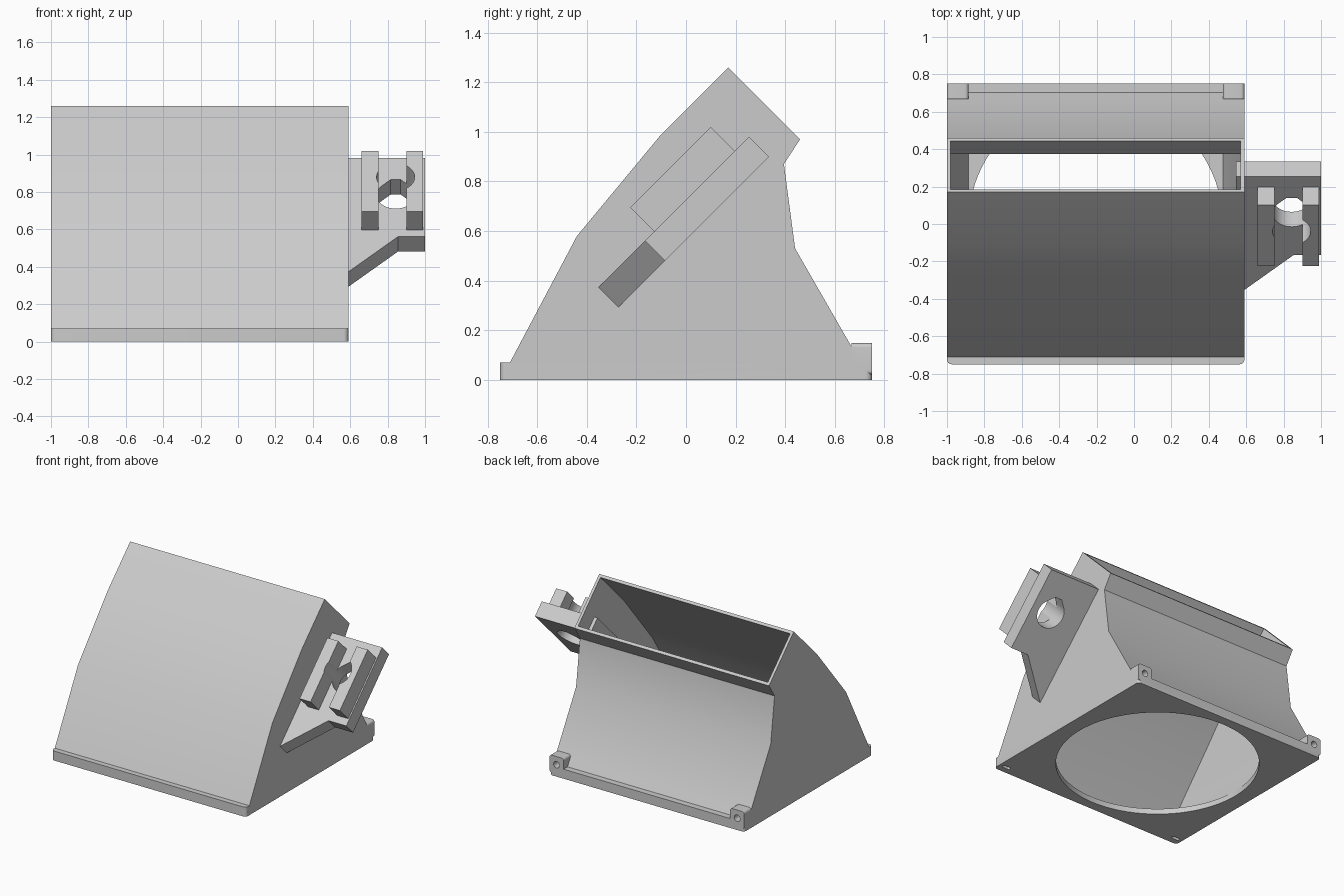
import bpy, bmesh, math
from mathutils import Matrix, Vector

if "Cube" in bpy.data.objects:
    bpy.data.objects.remove(bpy.data.objects["Cube"])

X0, X1 = -1.0, 0.59          # duct side walls
XC = (X0 + X1) / 2
S = math.sqrt(0.5)

grey = bpy.data.materials.new("plain grey")
grey.diffuse_color = (0.6, 0.6, 0.6, 1)
grey.use_nodes = True
grey.node_tree.nodes["Principled BSDF"].inputs["Base Color"].default_value = grey.diffuse_color

# Axis mappings: (a, b, depth) -> world position
def along_x(a, b, d): return (d, a, b)
def along_y(a, b, d): return (a, d, b)
def along_z(a, b, d): return (a, b, d)
def tilted(a, b, d): return (a, (b - d) * S, (b + d) * S)   # 45 degree bracket


def loft(name, rings):
    """Closed solid through equal-length rings of points."""
    bm = bmesh.new()
    loops = [[bm.verts.new(p) for p in r] for r in rings]
    n = len(loops[0])
    for lo, hi in zip(loops, loops[1:]):
        for i in range(n):
            j = (i + 1) % n
            bm.faces.new((lo[i], lo[j], hi[j], hi[i]))
    bm.faces.new(loops[0][::-1])
    bm.faces.new(loops[-1])
    bmesh.ops.recalc_face_normals(bm, faces=bm.faces)
    me = bpy.data.meshes.new(name)
    bm.to_mesh(me)
    bm.free()
    ob = bpy.data.objects.new(name, me)
    bpy.context.collection.objects.link(ob)
    me.materials.append(grey)
    return ob


def prism(name, pts, d0, d1, mapping):
    return loft(name, [[mapping(a, b, d) for a, b in pts] for d in (d0, d1)])


def circle(cx, cy, r, n=64):
    return [(cx + r * math.cos(2 * math.pi * i / n),
             cy + r * math.sin(2 * math.pi * i / n)) for i in range(n)]


def rounded(x0, y0, x1, y1, r, n=6):
    pts = []
    for k, (cx, cy) in enumerate([(x1 - r, y1 - r), (x0 + r, y1 - r),
                                  (x0 + r, y0 + r), (x1 - r, y0 + r)]):
        for i in range(n + 1):
            t = math.pi / 2 * (k + i / n)
            pts.append((cx + r * math.cos(t), cy + r * math.sin(t)))
    return pts


def combine(ob, other, op):
    mod = ob.modifiers.new("join", 'BOOLEAN')
    mod.operation, mod.object, mod.solver = op, other, 'EXACT'
    bpy.context.view_layer.objects.active = ob
    bpy.ops.object.modifier_apply(modifier=mod.name)
    bpy.data.objects.remove(other)


def smooth(ob, deg):
    bpy.ops.object.select_all(action='DESELECT')
    ob.select_set(True)
    bpy.context.view_layer.objects.active = ob
    bpy.ops.object.shade_smooth_by_angle(angle=math.radians(deg))


# Square base flange with rounded corners
duct = prism("fan_duct", rounded(X0, -0.75, X1, 0.75, 0.025), 0, 0.07, along_z)

# Duct shell
outline = [(-0.73, 0.03), (-0.71, 0.07), (-0.44, 0.58), (-0.10, 0.99),
           (0.17, 1.26), (0.46, 0.97), (0.395, 0.87), (0.44, 0.53),
           (0.71, 0.06), (0.71, 0.03)]
combine(duct, prism("shell", outline, X0, X1, along_x), 'UNION')

# Screw bosses on the rear corners
for x0, x1 in ((X0, X0 + 0.115), (X1 - 0.115, X1)):
    boss = prism("boss", rounded(x0, 0.02, x1, 0.148, 0.018), 0.668, 0.75, along_y)
    combine(duct, boss, 'UNION')

# Tapered cavity: front and rear wall points with side inset
front = [(-0.69, 0.04), (-0.42, 0.57), (-0.085, 0.975), (0.185, 1.245), (0.235, 1.295)]
rear = [(0.68, 0.04), (0.42, 0.525), (0.375, 0.875), (0.445, 0.985), (0.495, 1.035)]
rings = []
for (fy, fz), (ry, rz), s in zip(front, rear, (0.115, 0.02, 0.02, 0.02, 0.02)):
    rings.append([(X0 + s, fy, fz), (X1 - s, fy, fz), (X1 - s, ry, rz), (X0 + s, ry, rz)])
combine(duct, loft("cavity", rings), 'DIFFERENCE')

# Round fan inlet in the floor
combine(duct, prism("inlet", circle(XC, 0, 0.68, 96), -0.1, 0.06, along_z), 'DIFFERENCE')

# Screw holes in the bosses and small slots under the front corners
for x in (X0 + 0.057, X1 - 0.057):
    combine(duct, prism("screw", circle(x, 0.088, 0.024, 20), 0.69, 0.8, along_y), 'DIFFERENCE')
    slot = rounded(x - 0.03, -0.705, x + 0.03, -0.68, 0.01)
    combine(duct, prism("slot", slot, -0.1, 0.025, along_z), 'DIFFERENCE')
smooth(duct, 25)

# Tilted bracket plate with a slanted lower edge
plate = [(0.545, 0.873), (1.0, 0.873), (1.0, 0.28), (0.855, 0.28), (0.545, -0.031)]
bracket = prism("bracket", plate, 0.40, 0.513, tilted)

# Two rails on the plate
for x in (0.66, 0.90):
    rail = [(x, 0.332), (x + 0.09, 0.332), (x + 0.09, 0.792), (x, 0.792)]
    combine(bracket, prism("rail", rail, 0.50, 0.65, tilted), 'UNION')

# Teardrop mounting hole with a flattened tip
cx, cu, r = 0.843, 0.594, 0.102
tear = [(cx + r * math.cos(t), cu + r * math.sin(t))
        for t in (math.radians(135 + 270 * i / 36) for i in range(37))]
tear += [(cx + 0.027, cu + 0.117), (cx - 0.027, cu + 0.117)]
combine(bracket, prism("hole", tear, 0.3, 0.8, tilted), 'DIFFERENCE')
smooth(bracket, 25)
